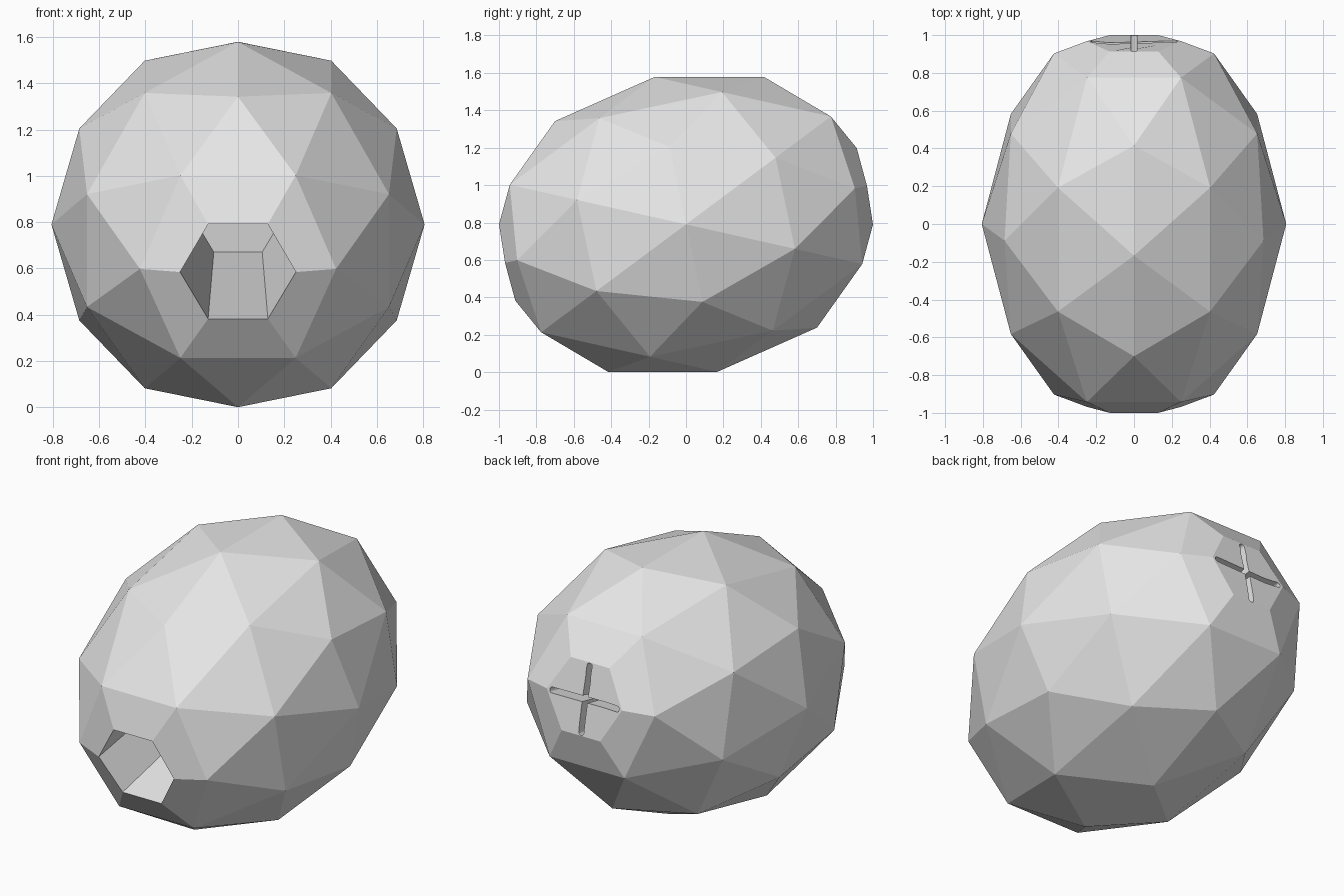
import bpy, bmesh, math
from mathutils import Matrix, Vector

if "Cube" in bpy.data.objects:
    bpy.data.objects.remove(bpy.data.objects["Cube"])

RADIUS, LENGTH = 0.806, 1.085      # half width and half length of the body
CUT = 0.268                        # how far the two ends are trimmed
HOLE_END, HOLE_TAPER = 0.22, 0.81  # cavity end position and narrowing

grey = bpy.data.materials.new("light_grey")
grey.use_nodes = True
grey.diffuse_color = (0.8, 0.8, 0.8, 1)
bsdf = next(n for n in grey.node_tree.nodes if n.type == "BSDF_PRINCIPLED")
bsdf.inputs["Base Color"].default_value = (0.8, 0.8, 0.8, 1)

# Tilt of the long axis and lift onto the ground
placement = Matrix.Translation((0, 0, 0.79)) @ Matrix.Rotation(math.radians(12), 4, "X")


def make_object(name, bm):
    bmesh.ops.recalc_face_normals(bm, faces=bm.faces)
    mesh = bpy.data.meshes.new(name)
    bm.to_mesh(mesh)
    bm.free()
    mesh.materials.append(grey)
    obj = bpy.data.objects.new(name, mesh)
    bpy.context.collection.objects.link(obj)
    obj.matrix_world = placement
    return obj


def trim_tip(bm, tip):
    """Cut the corner off at one vertex and return the new flat end face."""
    for edge in list(tip.link_edges):
        bmesh.utils.edge_split(edge, tip, CUT / edge.calc_length())
    ring = {e.other_vert(tip) for e in tip.link_edges}
    for face in list(tip.link_faces):
        a, b = [v for v in face.verts if v in ring]
        bmesh.utils.face_split(face, a, b)
    bmesh.ops.dissolve_verts(bm, verts=[tip])
    return next(f for f in bm.faces if set(f.verts) == ring)


# Faceted body, an edge midpoint of the icosahedron at each end
bm = bmesh.new()
bmesh.ops.create_icosphere(bm, subdivisions=2, radius=1)
half_edge = math.atan(2) / 2
turn = Matrix.Rotation(math.pi / 2, 4, "X") @ Matrix.Rotation(-half_edge, 4, "Y")
bm.transform(Matrix.Diagonal((RADIUS, LENGTH, RADIUS, 1)) @ turn)
trim_tip(bm, max(bm.verts, key=lambda v: v.co.y))
mouth = trim_tip(bm, min(bm.verts, key=lambda v: v.co.y))

# Tapered six-sided cavity in the front end
depth = HOLE_END - mouth.calc_center_median().y
inner = bmesh.ops.extrude_discrete_faces(bm, faces=[mouth])["faces"][0]
for v in inner.verts:
    v.co = Vector((v.co.x * HOLE_TAPER, v.co.y + depth, v.co.z * HOLE_TAPER))
body = make_object("faceted_body", bm)


def slot_cutter(name, length, upright):
    bm = bmesh.new()
    bmesh.ops.create_cube(bm, size=1)
    bm.transform(Matrix.Diagonal((length, 0.3, 0.034, 1)))
    ends = [e for e in bm.edges if abs(e.verts[0].co.y - e.verts[1].co.y) > 0.1]
    bmesh.ops.bevel(bm, geom=ends, offset=0.015, segments=3, profile=0.5, affect="EDGES")
    if upright:
        bm.transform(Matrix.Rotation(math.pi / 2, 4, "Y"))
    bm.transform(Matrix.Translation((0, 0.98, 0)))
    cutter = make_object(name, bm)
    cutter.hide_render = True
    return cutter


# Crossed slots in the back end
bpy.context.view_layer.objects.active = body
for name, length, upright in (("level_slot", 0.46, False), ("upright_slot", 0.41, True)):
    cutter = slot_cutter(name, length, upright)
    cut = body.modifiers.new(name, "BOOLEAN")
    cut.operation = "DIFFERENCE"
    cut.solver = "EXACT"
    cut.object = cutter
    bpy.ops.object.modifier_apply(modifier=name)
    bpy.data.objects.remove(cutter)
